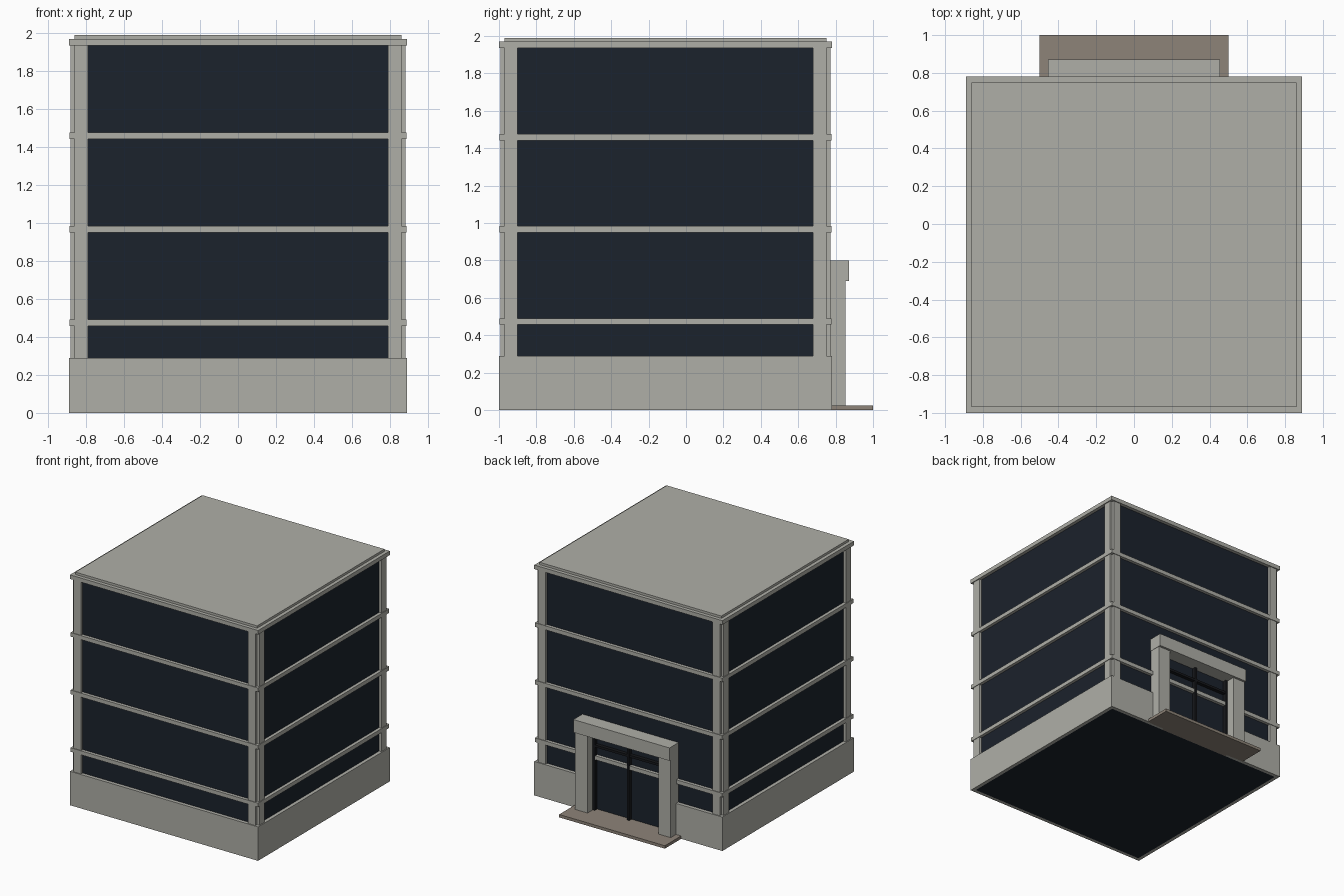
import bpy, bmesh

if "Cube" in bpy.data.objects:
    bpy.data.objects.remove(bpy.data.objects["Cube"])

CY = -0.11          # centre of the square tower in y
OUT, GLASS = 0.89, 0.86


def material(name, rgb):
    m = bpy.data.materials.new(name)
    m.diffuse_color = (*rgb, 1)
    m.use_nodes = True
    m.node_tree.nodes["Principled BSDF"].inputs["Base Color"].default_value = m.diffuse_color
    return m


STONE = material("stone", (0.43, 0.43, 0.39))
DARK_GLASS = material("dark_glass", (0.011, 0.016, 0.025))
FRAME = material("dark_frame", (0.008, 0.009, 0.011))
PAVING = material("paving", (0.27, 0.23, 0.19))


def finish(name, bm, mat):
    bmesh.ops.recalc_face_normals(bm, faces=bm.faces)
    mesh = bpy.data.meshes.new(name)
    bm.to_mesh(mesh)
    bm.free()
    mesh.materials.append(mat)
    ob = bpy.data.objects.new(name, mesh)
    bpy.context.collection.objects.link(ob)
    return ob


def prism(name, outline, z0, z1, mat):
    bm = bmesh.new()
    face = bm.faces.new([bm.verts.new((x, y, z0)) for x, y in outline])
    top = bmesh.ops.extrude_face_region(bm, geom=[face], use_keep_orig=True)["geom"]
    verts = [g for g in top if isinstance(g, bmesh.types.BMVert)]
    bmesh.ops.translate(bm, verts=verts, vec=(0, 0, z1 - z0))
    return finish(name, bm, mat)


def box(name, x0, x1, y0, y1, z0, z1, mat):
    return prism(name, [(x0, y0), (x1, y0), (x1, y1), (x0, y1)], z0, z1, mat)


def square(name, half, z0, z1, mat):
    return box(name, -half, half, CY - half, CY + half, z0, z1, mat)


def ring(name, outer, inner, z0, z1, mat):
    bm = bmesh.new()
    corners = [(-1, -1), (1, -1), (1, 1), (-1, 1)]
    loops = [[bm.verts.new((sx * r, CY + sy * r, z)) for sx, sy in corners]
             for r, z in ((outer, z0), (outer, z1), (inner, z1), (inner, z0))]
    for a in range(4):
        p, q = loops[a], loops[(a + 1) % 4]
        for i in range(4):
            j = (i + 1) % 4
            bm.faces.new((p[i], p[j], q[j], q[i]))
    return finish(name, bm, mat)


# Glass core
square("glass_core", GLASS, 0, 1.94, DARK_GLASS)

# Plinth wrapped round the core, open at the doorway
D, yb, yf = 0.335, CY + OUT, CY - OUT
prism("plinth", [(-D, yb), (-OUT, yb), (-OUT, yf), (OUT, yf), (OUT, yb), (D, yb),
                 (D, CY + GLASS), (GLASS, CY + GLASS), (GLASS, CY - GLASS),
                 (-GLASS, CY - GLASS), (-GLASS, CY + GLASS), (-D, CY + GLASS)],
      0, 0.29, STONE)

# Floor bands
for i, z in enumerate((0.457, 0.95, 1.442)):
    ring(f"floor_band_{i + 1}", 0.887, GLASS, z, z + 0.034, STONE)

# Cornice and roof cap
square("cornice", OUT, 1.935, 1.97, STONE)
square("roof_cap", 0.86, 1.97, 1.99, STONE)

# Pairs of piers leaving a notch at every corner
PIER = 0.882
for sx in (-1, 1):
    for sy in (-1, 1):
        tag = ("left" if sx < 0 else "right") + ("_front" if sy < 0 else "_back")
        a, b = sorted((sx * 0.79, sx * GLASS))
        c, d = sorted((CY + sy * GLASS, CY + sy * PIER))
        box(f"face_pier_{tag}", a, b, c, d, 0.29, 1.935, STONE)
        a, b = sorted((sx * GLASS, sx * PIER))
        c, d = sorted((CY + sy * 0.79, CY + sy * GLASS))
        box(f"side_pier_{tag}", a, b, c, d, 0.29, 1.935, STONE)

# Entrance portal
box("entrance_step", -0.5, 0.5, 0.77, 1.0, 0, 0.025, PAVING)
box("door_threshold", -D, D, 0.75, 0.77, 0, 0.025, PAVING)
box("portal_lintel", -0.455, 0.455, 0.75, 0.872, 0.69, 0.80, STONE)
for sx, side in ((-1, "left"), (1, "right")):
    a, b = sorted((sx * D, sx * 0.452))
    box(f"portal_post_{side}", a, b, 0.75, 0.853, 0.025, 0.69, STONE)
    a, b = sorted((sx * (D - 0.02), sx * D))
    box(f"door_jamb_{side}", a, b, 0.75, 0.782, 0.025, 0.69, FRAME)

# Door mullion and transom
box("door_mullion", -0.01, 0.01, 0.75, 0.782, 0.025, 0.69, FRAME)
box("door_transom", -D, D, 0.75, 0.78, 0.565, 0.585, FRAME)
